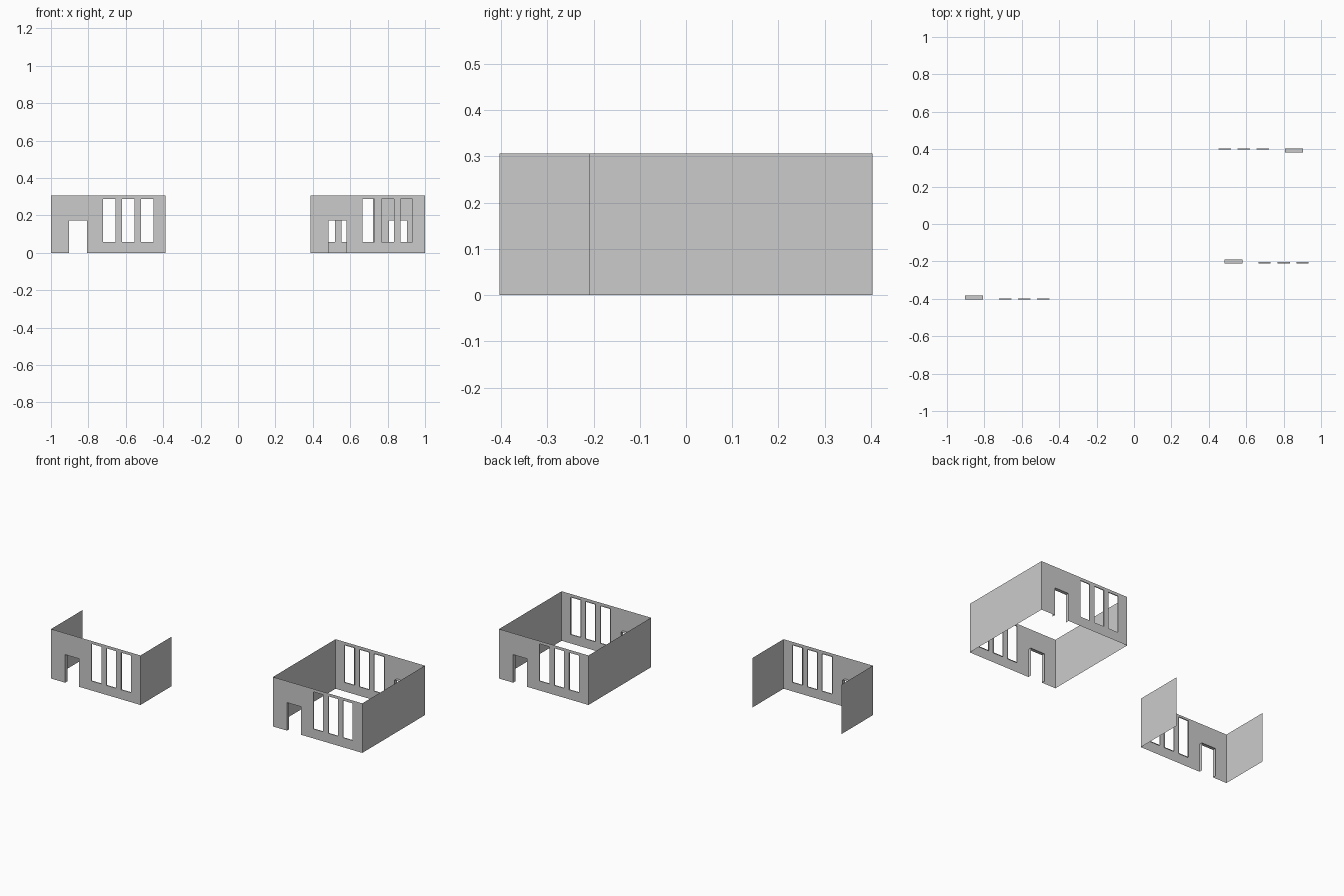
import bpy, bmesh
from mathutils import Matrix

if "Cube" in bpy.data.objects:
    bpy.data.objects.remove(bpy.data.objects["Cube"])

W, H = 0.613, 0.307                       # wall length and height
DOOR = (0.096, 0.193, 0.0, 0.174)         # x0, x1, z0, z1 along the wall
WINDOWS = [(x, x + 0.066, 0.059, 0.289) for x in (0.278, 0.380, 0.481)]
DOOR_DEPTH, WINDOW_DEPTH = 0.021, 0.006


def finish(name, bm, matrix):
    bmesh.ops.remove_doubles(bm, verts=bm.verts, dist=1e-5)
    mesh = bpy.data.meshes.new(name)
    bm.to_mesh(mesh)
    bm.free()
    obj = bpy.data.objects.new(name, mesh)
    obj.matrix_world = matrix
    bpy.context.collection.objects.link(obj)


def quad(bm, *pts):
    bm.faces.new([bm.verts.new(p) for p in pts])


def place(x, y, degrees=0):
    from math import radians
    return Matrix.Translation((x, y, 0)) @ Matrix.Rotation(radians(degrees), 4, 'Z')


def opening_wall(name, matrix):
    """Thin wall facing -y with a doorway, three windows and their reveals."""
    bm = bmesh.new()
    holes = [DOOR] + WINDOWS
    xs = sorted({0, W, *(v for h in holes for v in h[:2])})
    zs = sorted({0, H, *(v for h in holes for v in h[2:])})
    # wall sheet
    for x0, x1 in zip(xs, xs[1:]):
        for z0, z1 in zip(zs, zs[1:]):
            cx, cz = (x0 + x1) / 2, (z0 + z1) / 2
            if not any(a < cx < b and c < cz < d for a, b, c, d in holes):
                quad(bm, (x0, 0, z0), (x1, 0, z0), (x1, 0, z1), (x0, 0, z1))
    # reveals; the doorway has no threshold
    for hole in holes:
        a, b, c, d = hole
        depth = DOOR_DEPTH if hole == DOOR else WINDOW_DEPTH
        path = [(b, c), (b, d), (a, d), (a, c)]
        if hole != DOOR:
            path.append(path[0])
        for (px, pz), (qx, qz) in zip(path, path[1:]):
            quad(bm, (px, 0, pz), (qx, 0, qz), (qx, depth, qz), (px, depth, pz))
    finish(name, bm, matrix)


def plain_wall(name, length, matrix):
    bm = bmesh.new()
    quad(bm, (0, 0, 0), (length, 0, 0), (length, 0, H), (0, 0, H))
    finish(name, bm, matrix)


FRONT, BACK = -0.403, 0.403
SPLIT = BACK - W                          # front of the closed room
HALF = W / 2

# open half room on the left
opening_wall("half_room_front", place(-1, FRONT))
plain_wall("half_room_right", HALF, place(-1 + W, FRONT, 90))
plain_wall("half_room_left", HALF, place(-1, FRONT + HALF, -90))

# closed square room on the right
opening_wall("room_front", place(1 - W, SPLIT))
opening_wall("room_back", place(1, BACK, 180))
plain_wall("room_right", W, place(1, SPLIT, 90))
plain_wall("room_left", W, place(1 - W, BACK, -90))
